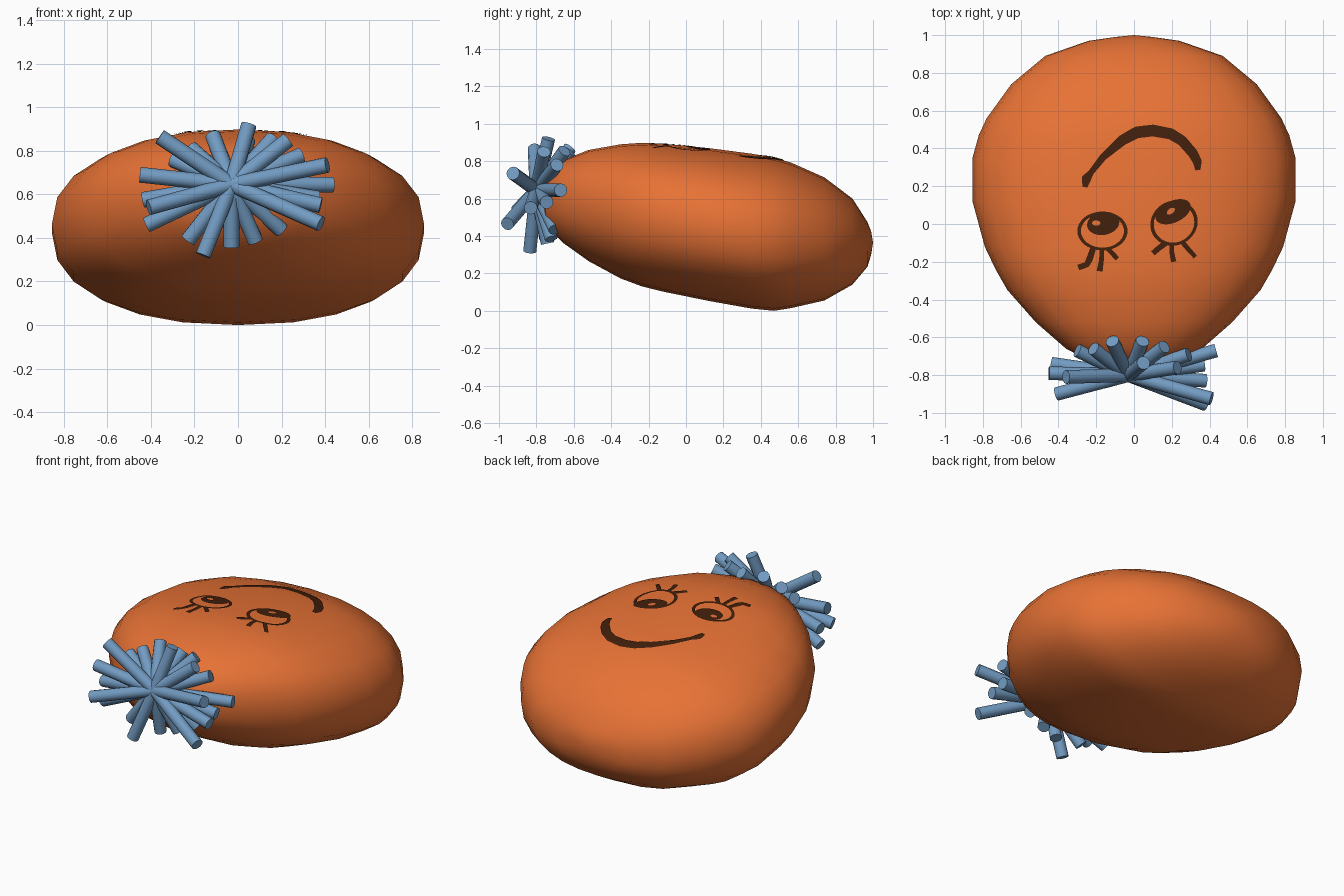
import bpy, bmesh, math
from mathutils import Vector
from mathutils.bvhtree import BVHTree

if "Cube" in bpy.data.objects:
    bpy.data.objects.remove(bpy.data.objects["Cube"])


def material(name, rgb):
    m = bpy.data.materials.new(name)
    m.diffuse_color = (*rgb, 1)
    m.use_nodes = True
    m.node_tree.nodes["Principled BSDF"].inputs["Base Color"].default_value = m.diffuse_color
    return m


ORANGE = material("orange skin", (0.80, 0.168, 0.036))
BLUE = material("blue yarn", (0.17, 0.33, 0.54))
BROWN = material("dark brown paint", (0.053, 0.0135, 0.0035))


def add_object(name, bm, mat, sharp=None):
    me = bpy.data.meshes.new(name)
    bm.to_mesh(me)
    bm.free()
    ob = bpy.data.objects.new(name, me)
    bpy.context.collection.objects.link(ob)
    me.materials.append(mat)
    bpy.ops.object.select_all(action='DESELECT')
    ob.select_set(True)
    bpy.context.view_layer.objects.active = ob
    if sharp:
        bpy.ops.object.shade_smooth_by_angle(angle=math.radians(sharp))
    else:
        bpy.ops.object.shade_smooth()
    return ob


# Body: rounded elliptical rings along y as (y, half width, top z, bottom z)
RINGS = [(.99, .10, .425, .30), (.97, .24, .475, .235), (.89, .47, .60, .14),
         (.74, .65, .713, .055), (.56, .78, .793, .014), (.47, .822, .818, .0),
         (.35, .855, .84, .012), (.12, .855, .87, .053), (-.12, .79, .893, .102),
         (-.24, .733, .898, .132), (-.35, .67, .89, .173), (-.52, .52, .86, .265),
         (-.66, .36, .805, .365), (-.75, .19, .71, .46)]
SEG, ROUND = 24, 2 / 2.3


def power(v):
    return math.copysign(abs(v) ** ROUND, v)


bm = bmesh.new()
loops = []
for y, w, top, bot in RINGS:
    c, h = (top + bot) / 2, (top - bot) / 2
    loops.append([bm.verts.new((w * power(math.cos(a)), y, c + h * power(math.sin(a))))
                  for a in (2 * math.pi * i / SEG for i in range(SEG))])
tips = [bm.verts.new((0, 1.0, .365)), bm.verts.new((0, -.78, .59))]
for i in range(SEG):
    j = (i + 1) % SEG
    for a, b in zip(loops, loops[1:]):
        bm.faces.new((a[i], a[j], b[j], b[i]))
    bm.faces.new((tips[0], loops[0][j], loops[0][i]))
    bm.faces.new((tips[1], loops[-1][i], loops[-1][j]))
bmesh.ops.recalc_face_normals(bm, faces=bm.faces)
surface = BVHTree.FromBMesh(bm)
add_object("body", bm, ORANGE)


# Painted details: strips between two outlines, dropped onto the top surface
def drop(p):
    hit = surface.ray_cast(Vector((p[0], p[1], 3)), Vector((0, 0, -1)))[0]
    return hit + Vector((0, 0, .005))


def strip(bm, one, two, cuts=3):
    rows = [[bm.verts.new(drop(a.lerp(b, k / cuts))) for k in range(cuts + 1)]
            for a, b in zip(one, two)]
    for r, s in zip(rows, rows[1:]):
        for k in range(cuts):
            bm.faces.new((r[k], s[k], s[k + 1], r[k + 1]))


def ellipse(x, y, rx, ry, tilt=0, n=40):
    t = math.radians(tilt)
    out = []
    for i in range(n + 1):
        a = 2 * math.pi * i / n - t
        u, v = rx * math.cos(a), ry * math.sin(a)
        out.append(Vector((x + u * math.cos(t) - v * math.sin(t),
                           y + u * math.sin(t) + v * math.cos(t))))
    return out


def stroke(bm, pts, steps=5):
    """Brush stroke through (x, y, width) points."""
    v = [Vector(p) for p in pts]
    fine = [a.lerp(b, k / steps) for a, b in zip(v, v[1:]) for k in range(steps)] + [v[-1]]
    one, two = [], []
    for i, p in enumerate(fine):
        d = (fine[min(i + 2, len(fine) - 1)] - fine[max(i - 2, 0)]).xy.normalized()
        n = Vector((-d.y, d.x)) * p.z / 2
        one.append(p.xy + n)
        two.append(p.xy - n)
    strip(bm, one, two)


def paint(name, bm):
    # turn every painted face upwards
    bm.normal_update()
    bmesh.ops.reverse_faces(bm, faces=[f for f in bm.faces if f.normal.z < 0])
    add_object(name, bm, BROWN)


bm = bmesh.new()
stroke(bm, [(-.26, .195, .025), (-.252, .24, .05), (-.228, .272, .03), (-.163, .355, .038),
            (-.064, .442, .056), (.015, .485, .062), (.1, .495, .062), (.195, .477, .059),
            (.255, .44, .055), (.312, .374, .053), (.335, .33, .047), (.338, .285, .027)])
paint("mouth", bm)


def eye(name, rim, pupil, glint, lashes):
    bm = bmesh.new()
    x, y, rx, ry, tilt = rim
    strip(bm, ellipse(*rim), ellipse(x, y, rx - .019, ry - .015, tilt), 1)
    strip(bm, ellipse(*pupil), ellipse(*glint))
    for lash in lashes:
        stroke(bm, lash)
    paint(name, bm)


eye("left_eye", (-.167, -.037, .133, .103, 0), (-.163, .003, .086, .061, 10),
    (-.2, .005, .022, .014, 0),
    [[(-.215, -.125, .03), (-.235, -.185, .035), (-.25, -.215, .03), (-.295, -.23, .03)],
     [(-.17, -.135, .025), (-.172, -.19, .025), (-.182, -.25, .032)],
     [(-.14, -.13, .025), (-.115, -.155, .025), (-.088, -.185, .025)]])
eye("right_eye", (.212, .005, .128, .117, 30), (.207, .065, .1, .057, 25),
    (.195, .068, .024, .014, 35),
    [[(.17, -.1, .03), (.135, -.125, .03), (.1, -.155, .028)],
     [(.2, -.105, .025), (.2, -.15, .025), (.21, -.2, .028)],
     [(.255, -.095, .025), (.285, -.13, .025), (.325, -.175, .022)]])

# Hair: a tuft of short rods spreading from one knot
KNOT = Vector((-.03, -.8, .645))
ENDS = [(-.36, -.81, .865), (-.45, -.79, .69), (-.41, -.90, .54), (-.42, -.76, .46),
        (-.435, -.74, .575), (-.23, -.75, .39), (-.16, -.835, .32), (-.03, -.74, .36),
        (.08, -.72, .385), (.20, -.70, .435), (.38, -.955, .465), (.38, -.83, .55),
        (.435, -.67, .645), (.41, -.925, .735), (.29, -.69, .78), (.23, -.76, .85),
        (.16, -.65, .855), (.05, -.735, .92), (-.115, -.62, .87), (-.215, -.66, .81),
        (-.30, -.67, .76), (.045, -.62, .85), (.37, -.745, .58)]
bm = bmesh.new()
for e in ENDS:
    d = Vector(e) - KNOT
    made = bmesh.ops.create_cone(bm, cap_ends=True, segments=12, radius1=.036,
                                 radius2=.036, depth=d.length)["verts"]
    bmesh.ops.rotate(bm, verts=made, matrix=d.to_track_quat('Z', 'Y').to_matrix())
    bmesh.ops.translate(bm, verts=made, vec=KNOT + d / 2)
add_object("hair_tuft", bm, BLUE, 40)
